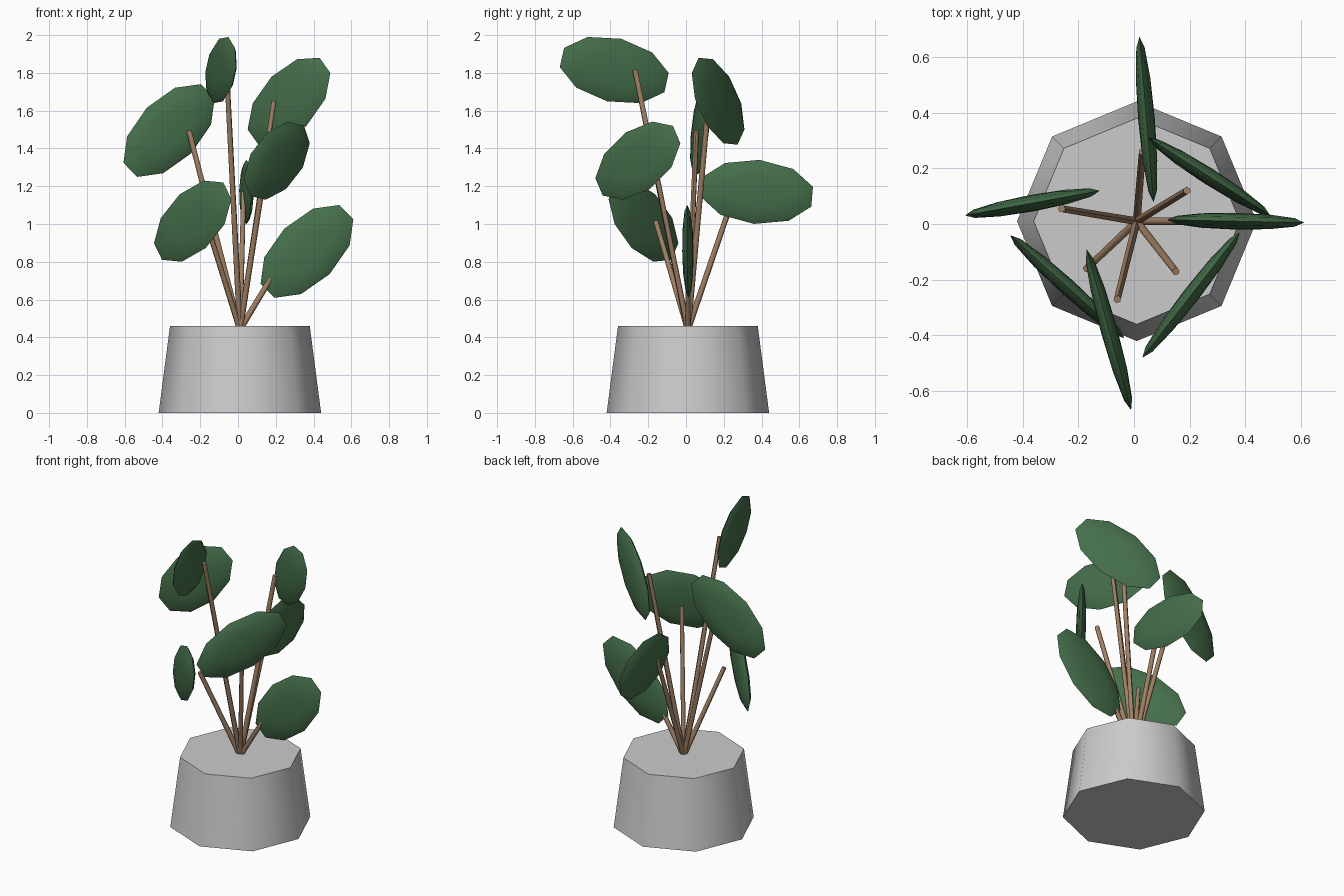
import bpy, bmesh
from math import cos, sin, pi, atan2, radians
from mathutils import Vector, Matrix

if "Cube" in bpy.data.objects:
    bpy.data.objects.remove(bpy.data.objects["Cube"])


def material(name, color):
    m = bpy.data.materials.new(name)
    m.diffuse_color = color
    m.use_nodes = True
    m.node_tree.nodes["Principled BSDF"].inputs["Base Color"].default_value = m.diffuse_color
    return m


def make_object(name, bm, mat=None):
    me = bpy.data.meshes.new(name)
    bm.to_mesh(me)
    bm.free()
    ob = bpy.data.objects.new(name, me)
    bpy.context.collection.objects.link(ob)
    if mat:
        me.materials.append(mat)
    bpy.ops.object.select_all(action='DESELECT')
    ob.select_set(True)
    bpy.context.view_layer.objects.active = ob
    bpy.ops.object.shade_smooth_by_angle(angle=radians(60))
    return ob


def cone(segments, r1, r2, start, end):
    start, end = Vector(start), Vector(end)
    axis = end - start
    bm = bmesh.new()
    bmesh.ops.create_cone(bm, cap_ends=True, segments=segments,
                          radius1=r1, radius2=r2, depth=axis.length)
    rot = axis.to_track_quat('Z', 'Y').to_matrix().to_4x4() if axis.xy.length > 1e-6 else Matrix()
    bm.transform(Matrix.Translation((start + end) / 2) @ rot)
    return bm


def leaf(center, direction, pitch):
    # Flattened ten-sided ellipsoid standing in a vertical plane
    bm = bmesh.new()
    bmesh.ops.create_uvsphere(bm, u_segments=10, v_segments=6, radius=1)
    rim = next(v.co for v in bm.verts if abs(v.co.z) < 1e-4)
    align = Matrix.Rotation(pi / 2 - atan2(rim.y, rim.x), 4, 'Z')
    yaw, p = atan2(direction[1], direction[0]), radians(pitch)
    u = Vector((cos(p) * cos(yaw), cos(p) * sin(yaw), sin(p)))
    n = Vector((-sin(yaw), cos(yaw), 0))
    basis = Matrix((u, n.cross(u), n)).transposed().to_4x4()
    bm.transform(Matrix.Translation(center) @ basis
                 @ Matrix.Diagonal((0.31, 0.17, 0.03, 1)) @ align)
    return bm


green = material("leaf_green", (0.06, 0.16, 0.07, 1))
brown = material("stem_brown", (0.36, 0.22, 0.13, 1))

# Tapered octagonal pot
make_object("pot", cone(8, 0.43, 0.37, (0.01, 0.01, 0), (0.01, 0.01, 0.46)))

# Each row: stem tip, leaf centre (x, y), leaf heading (x, y), leaf pitch
plants = [
    ((0.03, 0.26, 1.17), (0.045, 0.375), (-0.05, 0.59), -5),
    ((0.19, 0.12, 1.65), (0.27, 0.17), (0.44, -0.28), 40),
    ((0.26, 0.01, 0.855), (0.365, 0.01), (0.49, -0.01), 45),
    ((0.15, -0.17, 1.335), (0.205, -0.255), (0.35, 0.45), 28),
    ((-0.06, -0.27, 1.815), (-0.09, -0.38), (0.16, -0.58), 13),
    ((-0.17, -0.16, 1.015), (-0.24, -0.225), (0.41, -0.37), 33),
    ((-0.26, 0.055, 1.495), (-0.365, 0.075), (0.49, 0.09), 45),
]
for i, (tip, centre, heading, pitch) in enumerate(plants, 1):
    make_object(f"stem_{i}", cone(6, 0.016, 0.014, (0.01, 0.01, 0.44), tip), brown)
    make_object(f"leaf_{i}", leaf((*centre, tip[2]), heading, pitch), green)
